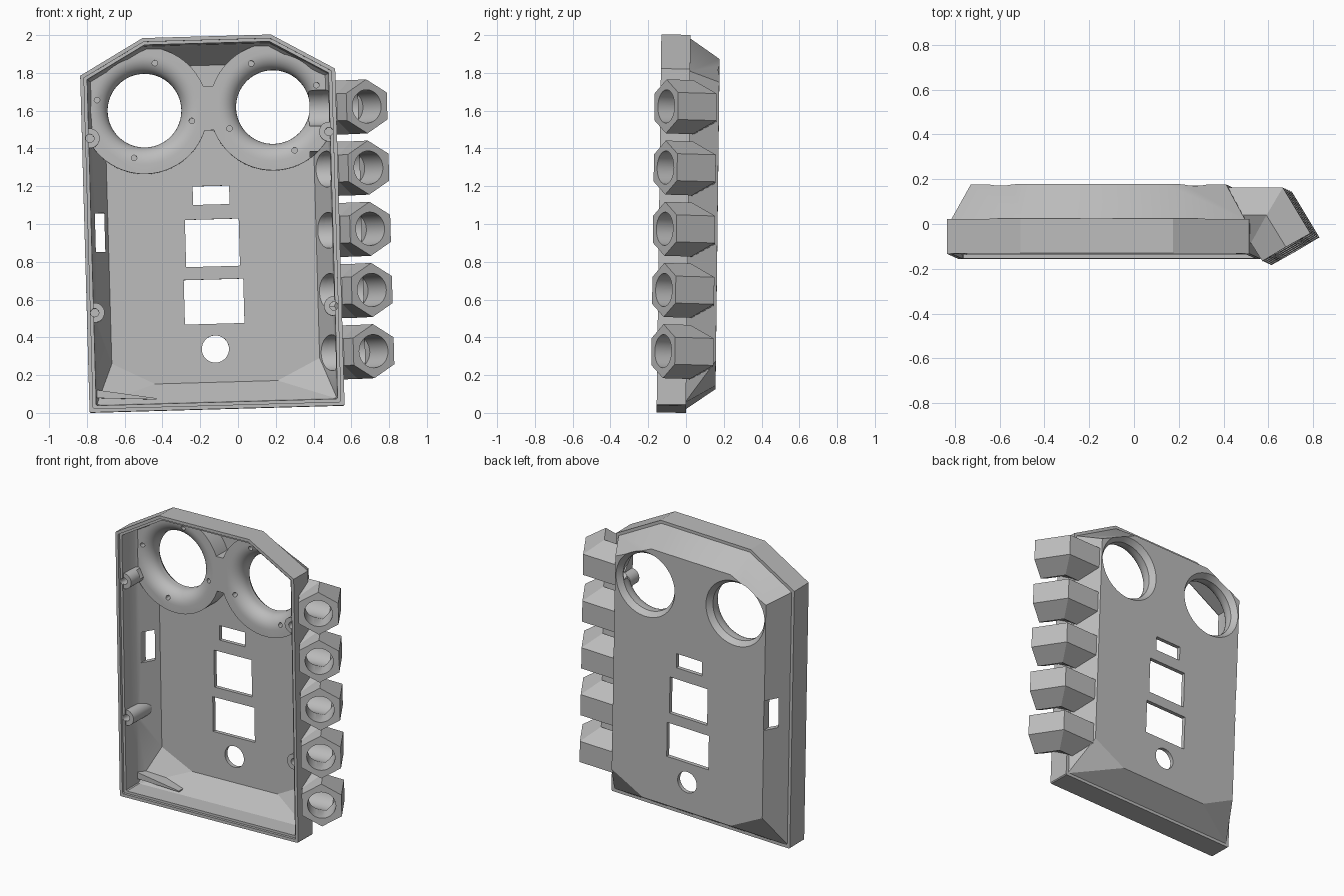
import bpy, bmesh, math
from mathutils import Matrix, Vector

old = bpy.data.objects.get("Cube")
if old:
    bpy.data.objects.remove(old)

grey = bpy.data.materials.new("plain_grey")
grey.use_nodes = True
grey.diffuse_color = (0.5, 0.5, 0.5, 1)
grey.node_tree.nodes["Principled BSDF"].inputs["Base Color"].default_value = (0.5, 0.5, 0.5, 1)

CX = -0.11          # centre line of the case
FRONT, BACK = -0.143, 0.167
LEAN = Matrix(((1, 0, -0.028, 0), (0, 1, 0.0125, -0.0125), (0.028, -0.0125, 1, 0), (0, 0, 0, 1)))


def loft(name, rings):
    """Solid through matching rings of points, capped at both ends."""
    bm = bmesh.new()
    loops = [[bm.verts.new(p) for p in ring] for ring in rings]
    n = len(loops[0])
    for a, b in zip(loops, loops[1:]):
        for i in range(n):
            j = (i + 1) % n
            bm.faces.new((a[i], a[j], b[j], b[i]))
    bm.faces.new(loops[0])
    bm.faces.new(loops[-1])
    bmesh.ops.recalc_face_normals(bm, faces=bm.faces)
    mesh = bpy.data.meshes.new(name)
    bm.to_mesh(mesh)
    bm.free()
    mesh.materials.append(grey)
    ob = bpy.data.objects.new(name, mesh)
    bpy.context.collection.objects.link(ob)
    return ob


def circle(x, y, z, r, d=(0, 1), n=48):
    """Ring of points round a level axis d."""
    pts = []
    for i in range(n):
        a = math.tau * i / n
        pts.append((x + d[1] * r * math.cos(a), y - d[0] * r * math.cos(a), z + r * math.sin(a)))
    return pts


def rod(x, z, r, y0, y1, n=32):
    return loft("rod", [circle(x, y0, z, r, n=n), circle(x, y1, z, r, n=n)])


def prism(pts, y0, y1):
    return loft("prism", [[(x, y, z) for x, z in pts] for y in (y0, y1)])


def box(x, z, w, h, y0, y1):
    return prism([(x - w / 2, z - h / 2), (x + w / 2, z - h / 2),
                  (x + w / 2, z + h / 2), (x - w / 2, z + h / 2)], y0, y1)


def cut(ob, cutters, op='DIFFERENCE'):
    """Apply booleans one by one and drop the cutters."""
    for c in cutters:
        mod = ob.modifiers.new("cut", 'BOOLEAN')
        mod.operation, mod.solver, mod.object = op, 'EXACT', c
        bpy.context.view_layer.update()
        mesh = bpy.data.meshes.new_from_object(ob.evaluated_get(bpy.context.evaluated_depsgraph_get()))
        ob.modifiers.clear()
        ob.data = mesh
        bpy.data.objects.remove(c)


def outline(y, half, top_half, bottom, shoulder, top, ch_half, ch_z):
    """Eight-sided case section, mirrored about the centre line."""
    right = [(ch_half, bottom), (half, ch_z), (half, shoulder), (top_half, top)]
    pts = right + [(-x, z) for x, z in reversed(right)]
    return [(CX + x, y, z) for x, z in pts]


def rim(y, d):
    half, bottom = 0.675 - d, 0.022 + d
    return outline(y, half, 0.34 - 0.27 * d, bottom, 1.805 - 0.58 * d, 1.995 - d,
                   half - 0.006, bottom + 0.006)


# Case: straight rim, small shoulder, tapered back
case = loft("case", [rim(FRONT, 0), rim(0.012, 0), rim(0.012, 0.02),
                     outline(BACK, 0.57, 0.3, 0.14, 1.74, 1.87, 0.33, 0.265)])

# Hollow, leaving speaker seats, web, screw posts and a thin wedge standing
hollow = loft("hollow", [rim(-0.2, 0.02), rim(-0.125, 0.02), rim(-0.125, 0.036), rim(0.0, 0.042),
                         outline(0.14, 0.55, 0.29, 0.167, 1.73, 1.845, 0.325, 0.28)])
SIDES = (-1, 1)
SEAT, SEAT_Z, SEAT_Y = 0.34, 1.614, 0.02
posts = [(CX + s * 0.633, z) for s in SIDES for z in (0.55, 1.473)]
keep = [rod(CX + s * SEAT, SEAT_Z, 0.336, SEAT_Y, 0.3, 64) for s in SIDES]
keep.append(box(CX, 1.617, 0.1, 0.235, SEAT_Y, 0.3))
keep += [rod(x, z, 0.052, -0.115, 0.3) for x, z in posts]
keep.append(prism([(-0.76, 0.145), (-0.76, 0.1), (-0.43, 0.083), (-0.43, 0.09)], -0.01, 0.3))
cut(hollow, keep)
cut(case, [hollow])

# Flared speaker openings and their screw holes
holes = []
for s, first in ((-1, 76), (1, 25)):
    x = CX + s * SEAT
    profile = [(0.285, -0.02)]
    for k in range(9):
        a = math.radians(90 * k / 8)
        profile.append((0.285 - 0.09 * math.sin(a), 0.10 - 0.08 * math.cos(a)))
    profile += [(0.195, 0.13), (0.222, BACK), (0.222, 0.2)]
    holes.append(loft("horn", [circle(x, y, SEAT_Z, r, n=64) for r, y in profile]))
    for k in range(4):
        a = math.radians(first + 90 * k)
        holes.append(rod(x + 0.257 * math.cos(a), SEAT_Z + 0.257 * math.sin(a), 0.015, -0.02, 0.07, 12))

# Panel windows, round hole, side slot and post bores
holes += [box(CX, 1.157, 0.193, 0.098, 0.1, 0.2), box(CX, 0.905, 0.285, 0.25, 0.1, 0.2),
          box(CX, 0.594, 0.315, 0.235, 0.1, 0.2), rod(CX, 0.343, 0.072, 0.1, 0.2),
          box(-0.703, 0.975, 0.05, 0.205, -0.05, 0.2)]
holes += [rod(x, z, 0.022, -0.2, -0.02, 16) for x, z in posts]
cut(case, holes)

# Five bent hexagonal sockets along the left side
AXIS = Vector((0.5, -0.866))
ELBOW, MOUTH = Vector((0.64, 0.03)), Vector((0.727, -0.112))


def side_bore(z, x0):
    return loft("bore", [circle(x, ELBOW.y, z, 0.095, (1, 0)) for x in (x0, 0.68)])


parts = [case]
for i in range(5):
    z = 0.305 + 0.324 * i
    root, mitre, end = [], [], []
    for k in range(6):
        a = math.tau * k / 6
        t, h = 0.143 * math.sin(a), z + 0.143 * math.cos(a)
        y = ELBOW.y + t
        root.append((min(0.55, 0.55 - 0.58 * y), y, h))
        mitre.append((ELBOW.x + 0.577 * t, y, h))
        end.append((MOUTH.x + 0.866 * t, MOUTH.y + 0.5 * t, h))
    socket = loft("hex_socket_%d" % (i + 1), [root, mitre, end])
    ends = [MOUTH + AXIS * 0.03, ELBOW - AXIS * 0.02]
    mouth_bore = loft("bore", [circle(p.x, p.y, z, 0.088, AXIS) for p in ends])
    cut(socket, [mouth_bore, side_bore(z, 0.35)])
    cut(case, [side_bore(z, 0.42)])
    parts.append(socket)

# Slight lean of the whole model and shading
for ob in parts:
    ob.data.transform(LEAN)
    bpy.ops.object.select_all(action='DESELECT')
    ob.select_set(True)
    bpy.context.view_layer.objects.active = ob
    bpy.ops.object.shade_smooth_by_angle(angle=math.radians(28))
